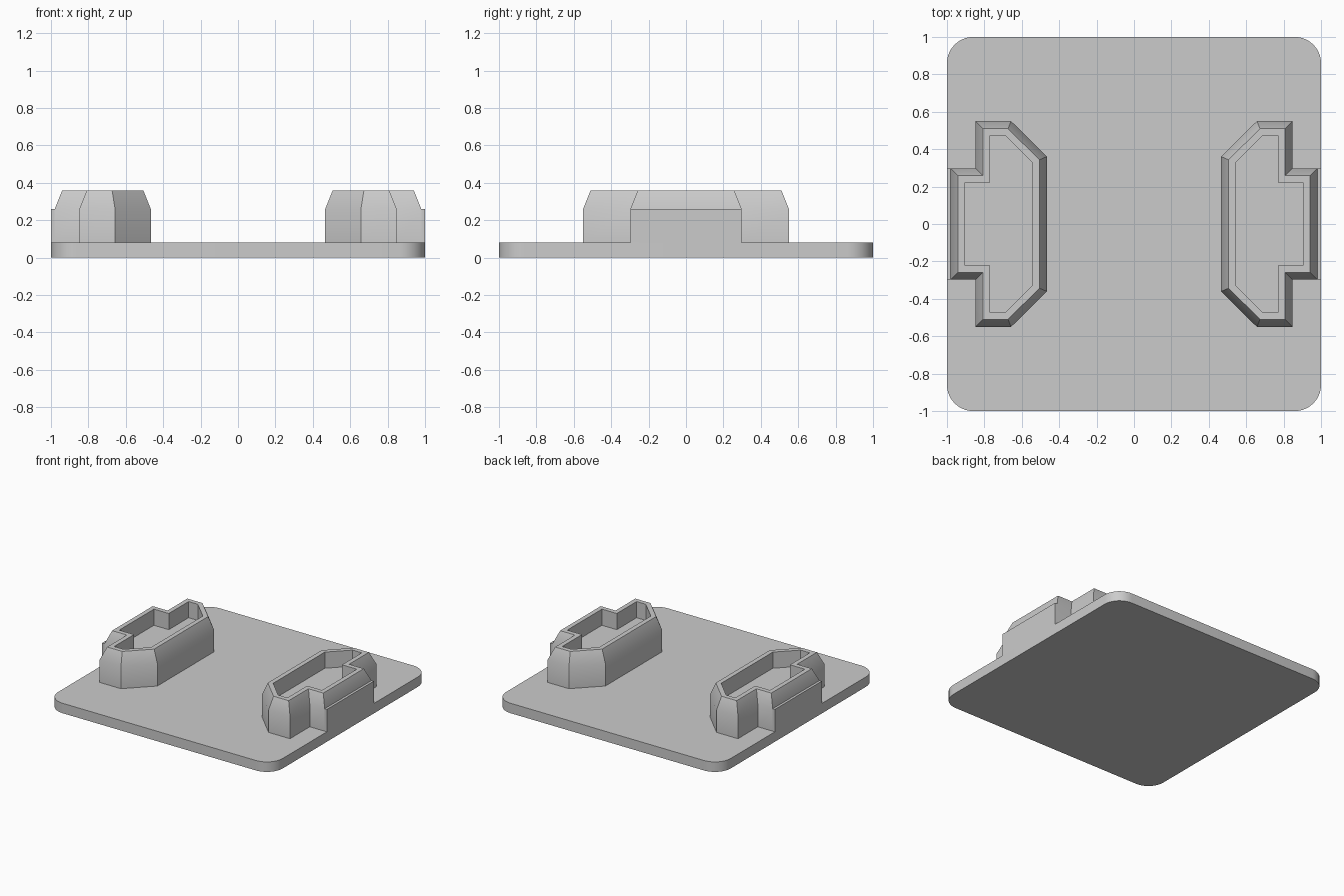
import bpy, bmesh, math
from mathutils import Vector

cube = bpy.data.objects.get("Cube")
if cube:
    bpy.data.objects.remove(cube, do_unlink=True)

grey = bpy.data.materials.new("plain grey")
grey.use_nodes = True
colour = (0.6, 0.6, 0.6, 1)
grey.diffuse_color = colour
grey.node_tree.nodes["Principled BSDF"].inputs["Base Color"].default_value = colour

PLATE, SHOULDER, TOP, FLOOR = 0.08, 0.26, 0.36, 0.23
CHAMFER, RIM = 0.04, 0.037


def inset(points, d):
    """Move each edge of a counter-clockwise outline inward by d."""
    result = []
    for i, p in enumerate(points):
        a = (p - points[i - 1]).normalized()
        b = (points[(i + 1) % len(points)] - p).normalized()
        na, nb = Vector((-a.y, a.x)), Vector((-b.y, b.x))
        result.append(p + (na + nb) * d / (1 + na.dot(nb)))
    return result


def loft(name, levels):
    """Join stacked outlines (points, z) with walls and cap both ends."""
    bm = bmesh.new()
    rings = [[bm.verts.new((p.x, p.y, z)) for p in pts] for pts, z in levels]
    for low, high in zip(rings, rings[1:]):
        for i in range(len(low)):
            j = (i + 1) % len(low)
            bm.faces.new((low[i], low[j], high[j], high[i]))
    bm.faces.new(rings[0][::-1])
    bm.faces.new(rings[-1])
    bmesh.ops.recalc_face_normals(bm, faces=bm.faces)
    mesh = bpy.data.meshes.new(name)
    bm.to_mesh(mesh)
    bm.free()
    obj = bpy.data.objects.new(name, mesh)
    bpy.context.collection.objects.link(obj)
    mesh.materials.append(grey)
    bpy.ops.object.select_all(action="DESELECT")
    obj.select_set(True)
    bpy.context.view_layer.objects.active = obj
    bpy.ops.object.shade_smooth_by_angle(angle=math.radians(30))
    return obj


# Base plate with rounded corners
radius, steps = 0.14, 10
outline = []
for q, (sx, sy) in enumerate([(1, 1), (-1, 1), (-1, -1), (1, -1)]):
    for k in range(steps + 1):
        t = (q + k / steps) * math.pi / 2
        outline.append(Vector((sx * (1 - radius) + radius * math.cos(t),
                               sy * (1 - radius) + radius * math.sin(t))))
loft("base_plate", [(outline, 0), (outline, PLATE)])

# Hollow sockets, mirrored left and right
half = [(0.98, 0.298), (0.848, 0.298), (0.848, 0.55), (0.657, 0.55), (0.466, 0.36)]
for side, label in ((1, "left"), (-1, "right")):
    pts = [Vector((side * x, y)) for x, y in half]
    pts += [Vector((p.x, -p.y)) for p in reversed(pts)]
    ledge = [Vector((side * x, y)) for x, y in
             ((0.98, -0.298), (1, -0.298), (1, 0.298), (0.98, 0.298))]
    if side < 0:
        pts.reverse()
        ledge.reverse()
    lip = inset(pts, CHAMFER)
    cavity = inset(pts, CHAMFER + RIM)
    loft(label + "_socket", [(pts, PLATE), (pts, SHOULDER), (lip, TOP),
                             (cavity, TOP), (cavity, FLOOR)])
    # Thin step that brings the socket flush with the plate edge
    loft(label + "_socket_ledge", [(ledge, PLATE), (ledge, SHOULDER)])
